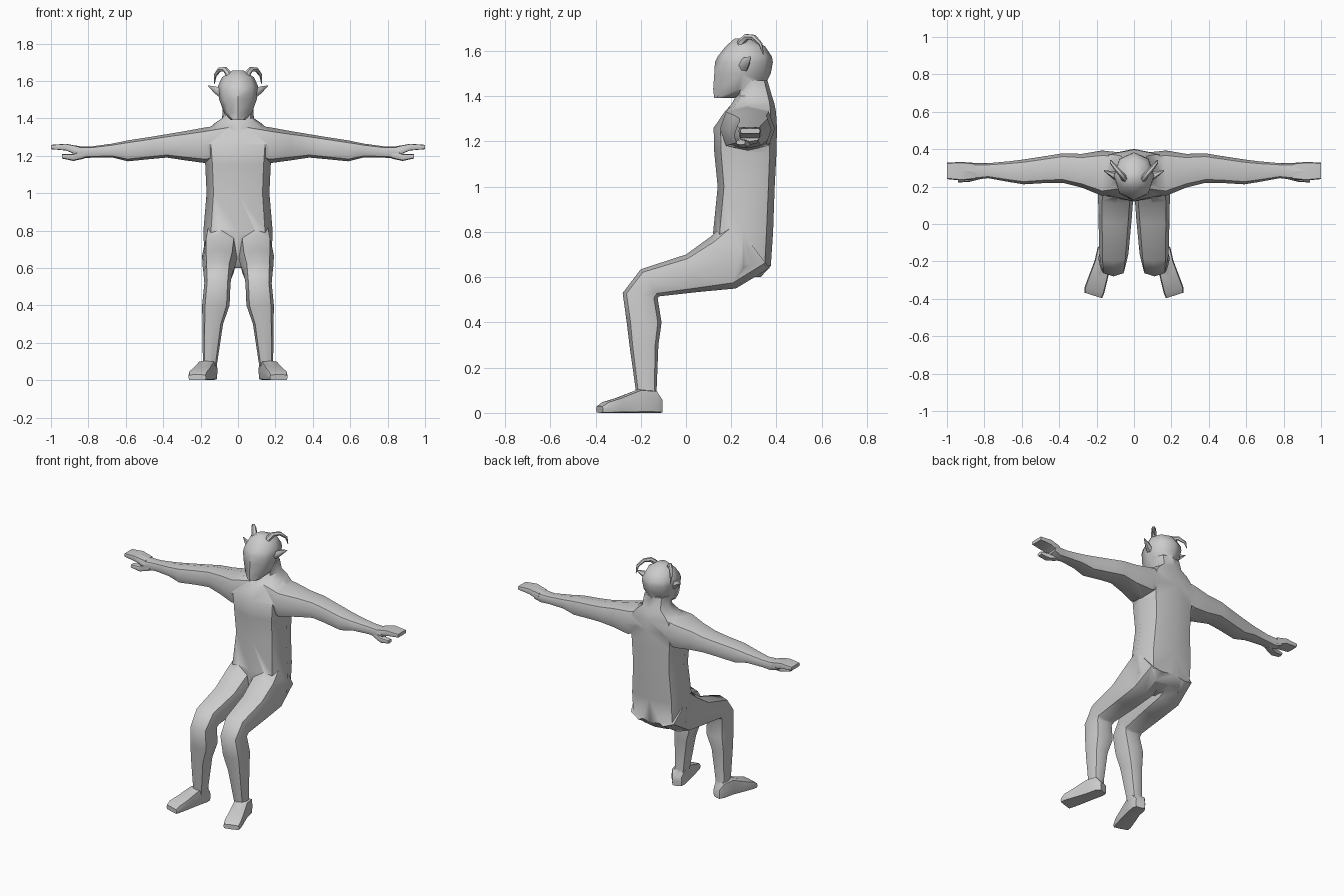
import bpy, bmesh, math
from mathutils import Vector

skin = bpy.data.materials.new("grey_skin")
skin.diffuse_color = (0.6, 0.6, 0.6, 1)


def loft(name, rings, sides=8, full=0.78, mirror=False):
    """Skin a tube through rings of (centre, u half-axis, v half-axis)."""
    bm = bmesh.new()
    loops = []
    for c, u, v in rings:
        c, u, v = Vector(c), Vector(u), Vector(v)
        loop = []
        for i in range(sides):
            a = 2 * math.pi * i / sides
            k = full / math.cos(math.pi / 4) if sides == 8 and i % 2 else 1
            loop.append(bm.verts.new(c + (u * math.cos(a) + v * math.sin(a)) * k))
        loops.append(loop)
    for p, q in zip(loops, loops[1:]):
        for i in range(sides):
            j = (i + 1) % sides
            bm.faces.new((p[i], p[j], q[j], q[i]))
    bm.faces.new(loops[0][::-1])
    bm.faces.new(loops[-1])
    if mirror:
        geo = bmesh.ops.duplicate(bm, geom=bm.verts[:] + bm.edges[:] + bm.faces[:])["geom"]
        for vert in [g for g in geo if isinstance(g, bmesh.types.BMVert)]:
            vert.co.x *= -1
    bmesh.ops.recalc_face_normals(bm, faces=bm.faces)
    me = bpy.data.meshes.new(name)
    bm.to_mesh(me)
    bm.free()
    me.materials.append(skin)
    ob = bpy.data.objects.new(name, me)
    bpy.context.collection.objects.link(ob)
    return ob


def level(z, hx, y0, y1):
    """Horizontal ring from front y0 to back y1."""
    return (0, (y0 + y1) / 2, z), (hx, 0, 0), (0, (y1 - y0) / 2, 0)


def upright(x, y0, y1, z0, z1):
    """Ring across an arm that runs along x."""
    return (x, (y0 + y1) / 2, (z0 + z1) / 2), (0, (y1 - y0) / 2, 0), (0, 0, (z1 - z0) / 2)


def slant(x0, x1, a, b):
    """Ring across a leg, spanning side-view points a and b (y, z)."""
    return (((x0 + x1) / 2, (a[0] + b[0]) / 2, (a[1] + b[1]) / 2),
            ((x1 - x0) / 2, 0, 0), (0, (a[0] - b[0]) / 2, (a[1] - b[1]) / 2))


# Torso and neck
body = loft("body", [level(*r) for r in [
    (0.60, 0.11, 0.17, 0.33), (0.65, 0.18, 0.13, 0.375), (0.80, 0.185, 0.12, 0.385),
    (1.00, 0.168, 0.14, 0.392), (1.15, 0.175, 0.125, 0.40), (1.26, 0.185, 0.122, 0.402),
    (1.33, 0.17, 0.17, 0.398), (1.37, 0.13, 0.205, 0.39), (1.40, 0.085, 0.22, 0.38),
    (1.47, 0.08, 0.23, 0.36)]])

# Head with jaw, brow and crown
head = loft("head", [level(*r) for r in [
    (1.392, 0.04, 0.125, 0.21), (1.43, 0.075, 0.12, 0.34), (1.50, 0.10, 0.125, 0.375),
    (1.55, 0.108, 0.128, 0.384), (1.575, 0.106, 0.14, 0.38), (1.62, 0.085, 0.175, 0.35),
    (1.655, 0.03, 0.215, 0.28)]], full=0.72)

# Arms
arms = loft("arms", [upright(*r) for r in [
    (0.05, 0.17, 0.38, 1.20, 1.37), (0.17, 0.15, 0.393, 1.16, 1.352),
    (0.28, 0.195, 0.375, 1.175, 1.332), (0.38, 0.22, 0.378, 1.19, 1.315),
    (0.46, 0.22, 0.365, 1.183, 1.302), (0.59, 0.212, 0.345, 1.17, 1.282),
    (0.67, 0.225, 0.335, 1.19, 1.265), (0.78, 0.245, 0.325, 1.19, 1.25),
    (0.84, 0.238, 0.325, 1.185, 1.25), (0.885, 0.235, 0.33, 1.20, 1.257)]], mirror=True)

# Fingers and thumbs
fingers = loft("fingers", [upright(*r) for r in [
    (0.85, 0.24, 0.325, 1.20, 1.25), (0.92, 0.232, 0.332, 1.228, 1.264),
    (1.00, 0.24, 0.328, 1.235, 1.258)]], full=0.9, mirror=True)
thumbs = loft("thumbs", [upright(*r) for r in [
    (0.82, 0.24, 0.30, 1.185, 1.235), (0.88, 0.225, 0.275, 1.172, 1.21),
    (0.94, 0.222, 0.262, 1.185, 1.208)]], mirror=True)

# Bent legs from hip to ankle
legs = loft("legs", [slant(*r) for r in [
    (0.005, 0.175, (0.20, 0.86), (0.37, 0.64)), (0.002, 0.192, (0.11, 0.78), (0.22, 0.55)),
    (0.012, 0.19, (0.0, 0.70), (0.06, 0.535)), (0.03, 0.185, (-0.20, 0.635), (-0.12, 0.515)),
    (0.04, 0.18, (-0.28, 0.53), (-0.125, 0.505)), (0.045, 0.192, (-0.262, 0.40), (-0.108, 0.40)),
    (0.08, 0.19, (-0.25, 0.30), (-0.122, 0.30)), (0.11, 0.188, (-0.222, 0.10), (-0.13, 0.10)),
    (0.12, 0.19, (-0.21, 0.03), (-0.12, 0.03))]], mirror=True)

# Splayed feet, heel to toe
out = Vector((0.95, 0.30, 0))
feet = loft("feet", [((x, y, h / 2), out * w, (0, 0, h / 2)) for x, y, w, h in [
    (0.145, -0.112, 0.03, 0.06), (0.152, -0.14, 0.045, 0.10), (0.168, -0.21, 0.045, 0.105),
    (0.195, -0.30, 0.052, 0.068), (0.212, -0.355, 0.055, 0.05), (0.218, -0.382, 0.05, 0.03)]],
    full=0.9, mirror=True)

# Fuse the limbs and head into one skin
for part in (head, arms, fingers, thumbs, legs, feet):
    mod = body.modifiers.new(part.name, 'BOOLEAN')
    mod.operation, mod.solver, mod.object = 'UNION', 'EXACT', part
    mod.use_self = True
    bpy.context.view_layer.objects.active = body
    bpy.ops.object.modifier_apply(modifier=mod.name)
    bpy.data.objects.remove(part)

# Pointed ears
loft("ears", [((0.095, 0.255, 1.535), (0, 0.025, 0), (0, 0, 0.03)),
              ((0.12, 0.265, 1.55), (0, 0.018, 0.0), (0, 0, 0.024)),
              ((0.16, 0.285, 1.573), (0, 0.003, 0), (0, 0, 0.003))], sides=6, mirror=True)

# Horns arching outward and back
path = [(0.045, 0.235, 1.60), (0.052, 0.245, 1.64), (0.07, 0.268, 1.662), (0.098, 0.30, 1.661),
        (0.122, 0.33, 1.63), (0.126, 0.342, 1.585)]
side = Vector((0.75, -0.66, 0))
horn = []
for i, p in enumerate(path):
    t = (Vector(path[min(i + 1, 5)]) - Vector(path[max(i - 1, 0)])).normalized()
    r = (0.02, 0.017, 0.015, 0.012, 0.009, 0.002)[i]
    horn.append((p, side * r, t.cross(side).normalized() * r))
loft("horns", horn, sides=6, mirror=True)

# Smooth shading
for ob in list(bpy.data.objects):
    bpy.ops.object.select_all(action='DESELECT')
    ob.select_set(True)
    bpy.context.view_layer.objects.active = ob
    bpy.ops.object.shade_smooth_by_angle(angle=math.radians(50))
